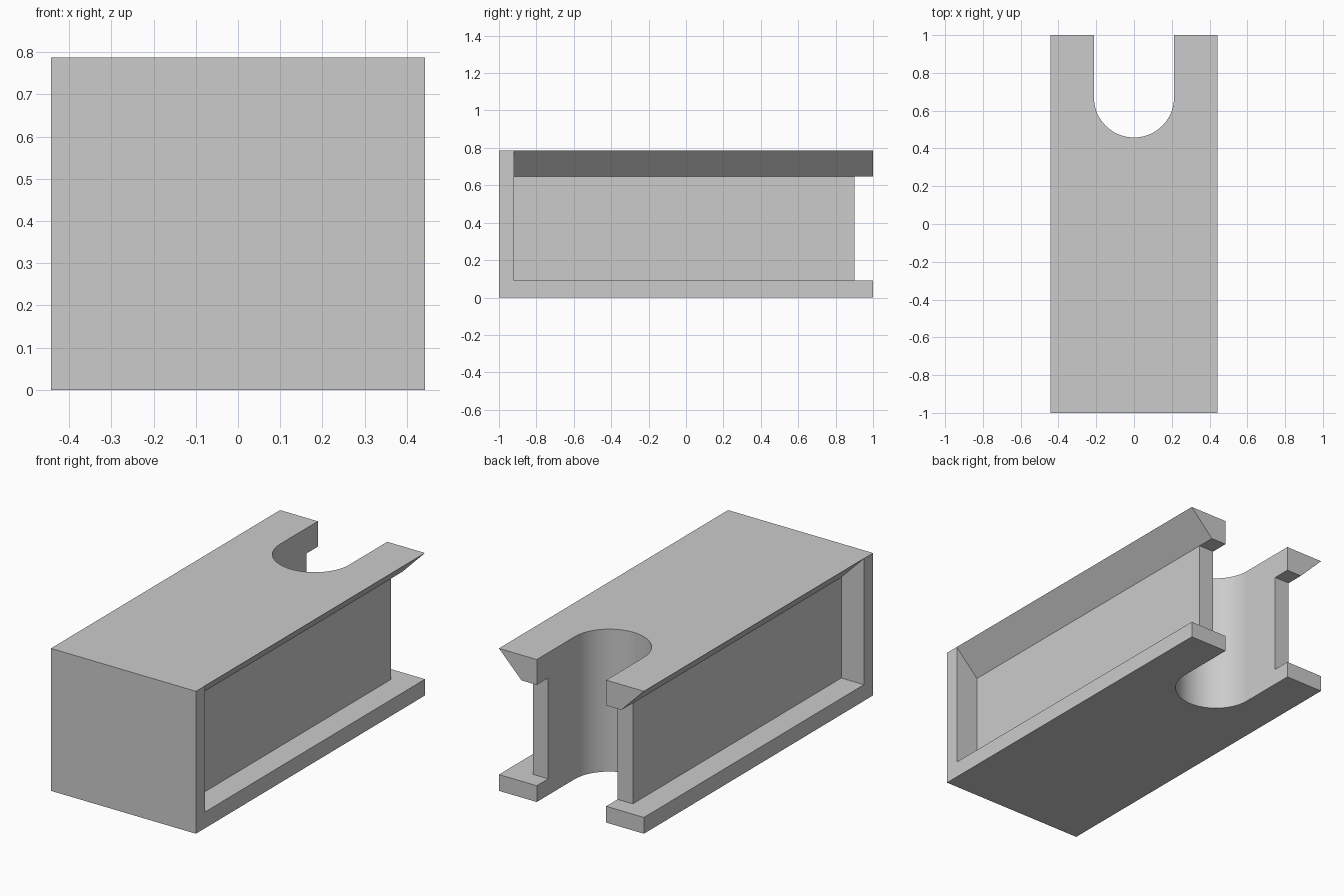
import bpy, bmesh, math

if "Cube" in bpy.data.objects:
    bpy.data.objects.remove(bpy.data.objects["Cube"])

W, CORE = 0.443, 0.305          # half widths: plates, core
LIP, CORE_BACK = -0.92, 0.90    # rear of the front plate, rear of the core
R, CY = 0.212, 0.67             # slot radius and centre of its round end
BASE, UNDER, TOP = 0.09, 0.647, 0.787
SEG = 36


def outline(w, back):
    """Plan of one level: front plate, body of half width w, slot open at the back."""
    half = [(W, -1), (W, LIP), (w, LIP), (w, back), (R, back), (R, CORE_BACK)]
    arc = [(R * math.cos(math.pi * i / SEG), CY - R * math.sin(math.pi * i / SEG))
           for i in range(SEG + 1)]
    return half + arc + [(-x, y) for x, y in reversed(half)]


# Levels from bottom to top: base plate, recessed core, sloping top flange
levels = [(0, W, 1), (BASE, W, 1), (BASE, CORE, CORE_BACK),
          (UNDER, CORE, CORE_BACK), (UNDER, CORE, 1), (TOP, W, 1)]

bm = bmesh.new()
rings = [[bm.verts.new((x, y, z)) for x, y in outline(w, back)] for z, w, back in levels]
for a, b in zip(rings, rings[1:]):
    n = len(a)
    for i in range(n):
        j = (i + 1) % n
        bm.faces.new((a[i], a[j], b[j], b[i]))
bm.faces.new(rings[0][::-1])
bm.faces.new(rings[-1])

# Collapse coincident points and join coplanar faces
bmesh.ops.remove_doubles(bm, verts=bm.verts[:], dist=1e-4)
bmesh.ops.dissolve_limit(bm, angle_limit=math.radians(0.5),
                         verts=bm.verts[:], edges=bm.edges[:])
bmesh.ops.recalc_face_normals(bm, faces=bm.faces[:])

mesh = bpy.data.meshes.new("slotted_rail_block")
bm.to_mesh(mesh)
bm.free()

grey = bpy.data.materials.new("light grey")
grey.diffuse_color = (0.6, 0.6, 0.6, 1)
grey.use_nodes = True
grey.node_tree.nodes["Principled BSDF"].inputs["Base Color"].default_value = grey.diffuse_color
mesh.materials.append(grey)

block = bpy.data.objects.new("slotted_rail_block", mesh)
bpy.context.collection.objects.link(block)
bpy.context.view_layer.objects.active = block
block.select_set(True)
bpy.ops.object.shade_smooth_by_angle(angle=math.radians(30))
